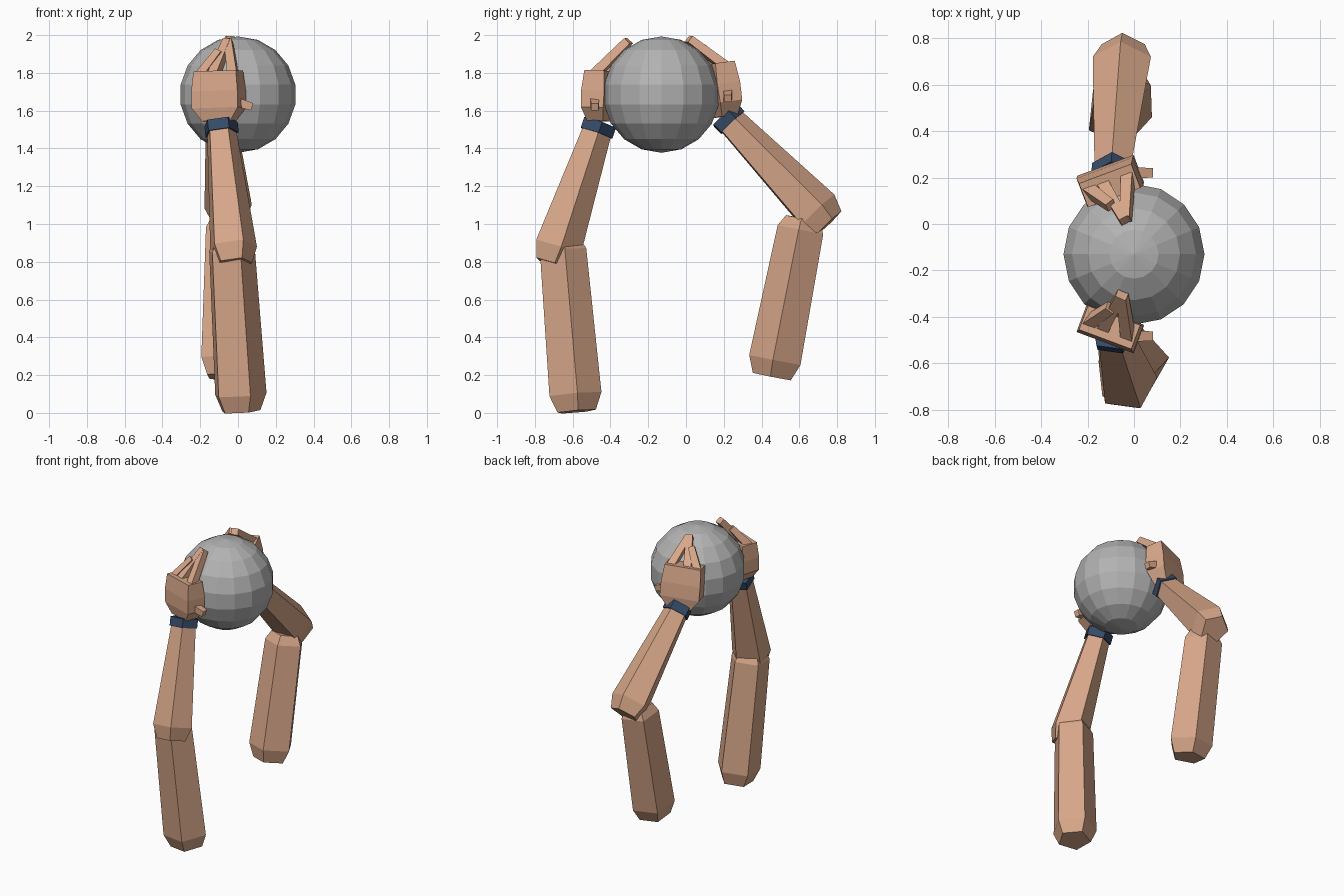
import bpy, bmesh, math
from mathutils import Vector

if "Cube" in bpy.data.objects:
    bpy.data.objects.remove(bpy.data.objects["Cube"])


def material(name, rgb):
    m = bpy.data.materials.new(name)
    m.diffuse_color = (*rgb, 1)
    m.use_nodes = True
    m.node_tree.nodes["Principled BSDF"].inputs["Base Color"].default_value = m.diffuse_color
    return m


SKIN = material("skin tan", (0.68, 0.385, 0.25))
NAVY = material("navy band", (0.035, 0.07, 0.14))
GREY = material("ball grey", (0.45, 0.45, 0.45))


def loft(name, rings, mat):
    """Join a list of equal-sized point rings into one closed solid."""
    bm = bmesh.new()
    loops = [[bm.verts.new(p) for p in ring] for ring in rings]
    n = len(loops[0])
    for a, b in zip(loops, loops[1:]):
        for i in range(n):
            j = (i + 1) % n
            bm.faces.new((a[i], a[j], b[j], b[i]))
    bm.faces.new(loops[0])
    bm.faces.new(loops[-1])
    bmesh.ops.recalc_face_normals(bm, faces=bm.faces)
    mesh = bpy.data.meshes.new(name)
    bm.to_mesh(mesh)
    bm.free()
    mesh.materials.append(mat)
    obj = bpy.data.objects.new(name, mesh)
    bpy.context.collection.objects.link(obj)
    return obj


def five_sided(name, stations, side, roll, mat):
    """Pentagonal limb through (centre, radius) stations; roll in degrees."""
    stations = [(Vector(c), r) for c, r in stations]
    axis = (stations[-1][0] - stations[0][0]).normalized()
    out = Vector((0, side, 0))
    out = (out - axis * out.dot(axis)).normalized()
    across = axis.cross(out)
    if across.x < 0:
        across = -across
    rings = []
    for c, r in stations:
        angles = [math.radians(36 + roll + 72 * k) for k in range(5)]
        rings.append([c + r * (math.cos(a) * out + math.sin(a) * across) for a in angles])
    return loft(name, rings, mat)


def limb(name, a, b, ra, rb, side, roll, end_chamfer=0.0):
    """Limb with a tapered cap at its first end, optionally at the second."""
    a, b = Vector(a), Vector(b)
    d = (b - a).normalized()
    st = [(a - d * 0.09, ra * 0.74), (a, ra), (b, rb)]
    if end_chamfer:
        st.append((b + d * end_chamfer, rb * 0.74))
    return five_sided(name, st, side, roll, SKIN)


def bar(name, a, b, across, width, tip):
    """Square bar from a to b, tapering to the tip width."""
    a, b = Vector(a), Vector(b)
    d = (b - a).normalized()
    s = (across - d * across.dot(d)).normalized()
    t = d.cross(s)
    corners = ((-1, -1), (1, -1), (1, 1), (-1, 1))
    return loft(name, [[c + (s * i + t * j) * w / 2 for i, j in corners]
                       for c, w in ((a, width), (b, tip))], SKIN)


def arm(label, side, shoulder, elbow_top, elbow, wrist, roll, palm_base, palm_top,
        finger_tips, thumb_z):
    # upper arm and forearm
    limb(label + "_upper_arm", shoulder, elbow_top, 0.146, 0.13, side, -12, 0.06)
    limb(label + "_forearm", elbow, wrist, 0.132, 0.083, side, roll)

    # wrist band
    w = Vector(wrist)
    d = (w - Vector(elbow)).normalized()
    five_sided(label + "_wrist_band", [(w - d * 0.01, 0.094), (w + d * 0.05, 0.094)],
               side, roll, NAVY)

    # palm, narrowing towards the wrist
    base, top = Vector(palm_base), Vector(palm_top)
    up = (top - base).normalized()
    n = Vector((-0.35, 0.94 * side, 0))
    n = (n - up * n.dot(up)).normalized()
    across = up.cross(n)
    if across.x < 0:
        across = -across
    rings = []
    for f, wid, thick in ((0, 0.16, 0.09), (0.26, 0.26, 0.125), (0.6, 0.26, 0.13), (1, 0.24, 0.11)):
        c = base.lerp(top, f)
        rings.append([c + across * i * wid / 2 + n * j * thick / 2
                      for i, j in ((-1, -1), (1, -1), (1, 1), (-1, 1))])
    loft(label + "_palm", rings, SKIN)

    # fingers resting over the ball
    for i, (off, tip) in enumerate(zip((-0.095, -0.025, 0.09), finger_tips)):
        start = top + across * off + n * 0.015 - up * 0.03
        bar(f"{label}_finger_{i + 1}", start, tip, across, 0.052, 0.042)

    # thumb stub
    p = base.lerp(top, 0.4) + across * 0.09
    p.z = thumb_z + 0.03
    bar(label + "_thumb", p, (0.075, p.y - 0.0 * side, thumb_z), Vector((0, 1, 0)), 0.05, 0.04)


# ball
bpy.ops.mesh.primitive_uv_sphere_add(segments=16, ring_count=9, radius=0.308,
                                     location=(0, -0.13, 1.685))
ball = bpy.context.object
ball.name = "ball"
ball.data.materials.append(GREY)

# front arm
arm("front", -1, (0.006, -0.59, 0.097), (-0.04, -0.655, 0.86),
    (-0.03, -0.682, 0.875), (-0.09, -0.475, 1.49), -8,
    (-0.10, -0.455, 1.545), (-0.105, -0.445, 1.81),
    ((-0.10, -0.36, 1.91), (-0.055, -0.305, 1.97), (-0.05, -0.31, 1.965)), 1.62)

# back arm
arm("back", 1, (-0.068, 0.475, 0.28), (-0.057, 0.61, 0.97),
    (-0.05, 0.69, 1.065), (-0.09, 0.235, 1.54), 36,
    (-0.10, 0.205, 1.57), (-0.105, 0.165, 1.85),
    ((-0.10, 0.08, 1.94), (-0.04, 0.015, 1.98), (-0.035, 0.02, 1.975)), 1.665)
